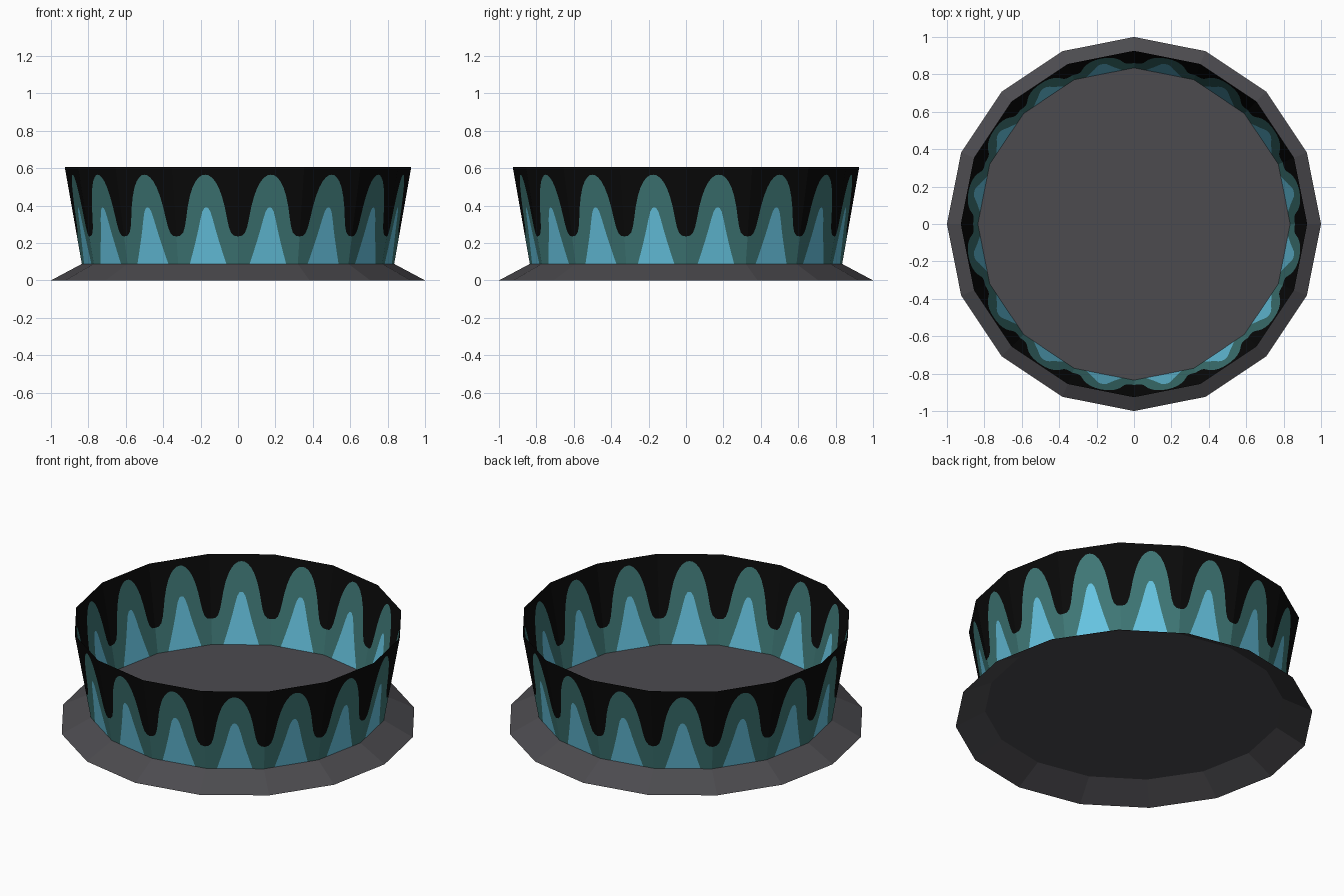
import bpy, bmesh, math

if "Cube" in bpy.data.objects:
    bpy.data.objects.remove(bpy.data.objects["Cube"])

SIDES = 16
Z0, Z1 = 0.088, 0.605       # wall bottom and top
R0, R1 = 0.835, 0.926       # wall radii at those heights


def material(name, rgb):
    m = bpy.data.materials.new(name)
    m.diffuse_color = (*rgb, 1)
    m.use_nodes = True
    m.node_tree.nodes["Principled BSDF"].inputs["Base Color"].default_value = m.diffuse_color
    return m


grey = material("dark_grey", (0.072, 0.070, 0.078))
black = material("black", (0.003, 0.003, 0.003))
teal = material("teal", (0.049, 0.185, 0.180))
blue = material("light_blue", (0.135, 0.56, 0.76))


def make_object(name, bm, mats):
    bmesh.ops.remove_doubles(bm, verts=bm.verts, dist=1e-5)
    me = bpy.data.meshes.new(name)
    bm.to_mesh(me)
    bm.free()
    for m in mats:
        me.materials.append(m)
    ob = bpy.data.objects.new(name, me)
    bpy.context.collection.objects.link(ob)


def corner(i, r, z):
    a = 2 * math.pi * i / SIDES
    return (r * math.cos(a), r * math.sin(a), z)


# Base: sloping skirt with a flat floor, open underneath
bm = bmesh.new()
low = [bm.verts.new(corner(i, 1.0, 0)) for i in range(SIDES)]
top = [bm.verts.new(corner(i, R0, Z0)) for i in range(SIDES)]
for i in range(SIDES):
    j = (i + 1) % SIDES
    bm.faces.new((low[i], low[j], top[j], top[i]))
bm.faces.new(top)
make_object("base", bm, [grey])

# Outline heights over half a wall panel: (distance from panel middle, z)
ARCH = [(0, .565), (.1, .562), (.2, .55), (.3, .53), (.4, .498), (.5, .45), (.58, .395),
        (.64, .34), (.7, .29), (.77, .256), (.87, .239), (1, .235)]
TONGUE = [(0, .39), (.06, .387), (.13, .367), (.2, .325), (.28, .27),
          (.38, .21), (.49, .15), (.61, Z0), (1, Z0)]


def height(profile, u):
    u = abs(u)
    for (a, za), (b, zb) in zip(profile, profile[1:]):
        if u <= b:
            return za + (zb - za) * (u - a) / (b - a)
    return profile[-1][1]


half = sorted({p[0] for p in ARCH + TONGUE})
us = [-u for u in reversed(half[1:])] + half


# Wall: flat panels, each split along the arch and tongue outlines
def wall_point(i, u, z):
    r = R0 + (R1 - R0) * (z - Z0) / (Z1 - Z0)
    a, b = corner(i, r, z), corner(i + 1, r, z)
    t = (u + 1) / 2
    return [p + (q - p) * t for p, q in zip(a, b)]


bm = bmesh.new()
for i in range(SIDES):
    for ua, ub in zip(us, us[1:]):
        la = [Z0, height(TONGUE, ua), height(ARCH, ua), Z1]
        lb = [Z0, height(TONGUE, ub), height(ARCH, ub), Z1]
        for k in range(3):          # blue, teal, black from the bottom up
            pts = [(ua, la[k]), (ub, lb[k]), (ub, lb[k + 1]), (ua, la[k + 1])]
            pts = list(dict.fromkeys(pts))
            if len(pts) >= 3:
                f = bm.faces.new([bm.verts.new(wall_point(i, u, z)) for u, z in pts])
                f.material_index = k
make_object("patterned_wall", bm, [blue, teal, black])
